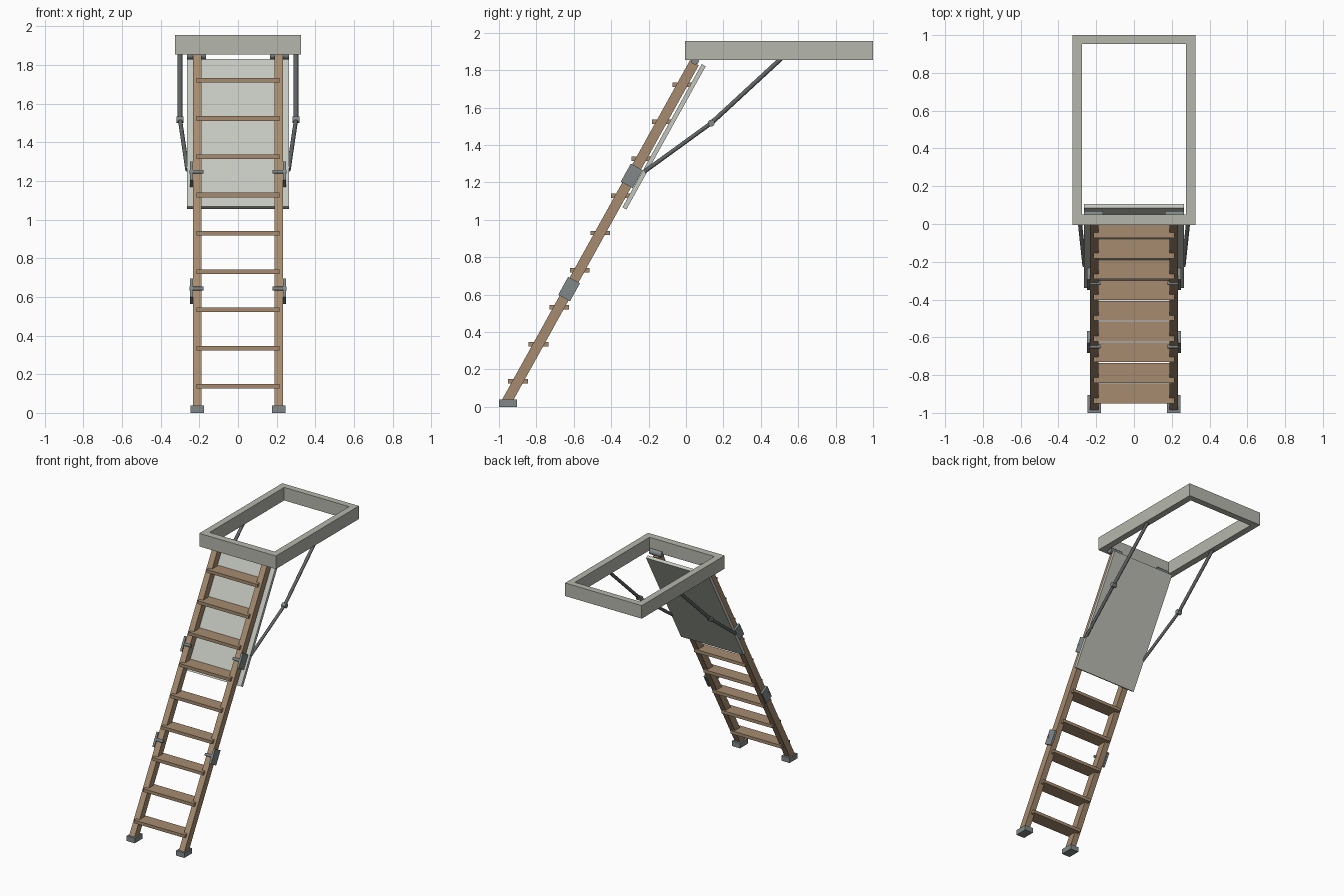
import bpy, math
from mathutils import Vector

if "Cube" in bpy.data.objects:
    bpy.data.objects.remove(bpy.data.objects["Cube"])

SLOPE = 1.806                       # ladder rise over run
TILT = -math.atan(1 / SLOPE)
NORMAL = Vector((0, -math.cos(TILT), -math.sin(TILT)))   # ladder front direction


def material(name, rgb):
    m = bpy.data.materials.new(name)
    m.diffuse_color = (*rgb, 1)
    m.use_nodes = True
    m.node_tree.nodes["Principled BSDF"].inputs["Base Color"].default_value = m.diffuse_color
    return m


WOOD = material("wood", (0.38, 0.26, 0.16))
PALE = material("pale_paint", (0.46, 0.47, 0.41))
PANEL = material("panel_paint", (0.55, 0.57, 0.51))
STEEL = material("steel", (0.22, 0.25, 0.25))
DARK = material("dark_steel", (0.12, 0.13, 0.13))


def box(name, centre, size, mat, tilt=0.0):
    bpy.ops.mesh.primitive_cube_add(size=1, location=centre, rotation=(tilt, 0, 0))
    o = bpy.context.object
    o.name = name
    o.scale = size
    bpy.ops.object.transform_apply(location=False, rotation=False, scale=True)
    o.data.materials.append(mat)
    return o


def rod(name, a, b, radius, mat, sides=12):
    a, b = Vector(a), Vector(b)
    bpy.ops.mesh.primitive_cylinder_add(vertices=sides, radius=radius,
                                        depth=(b - a).length, location=(a + b) / 2)
    o = bpy.context.object
    o.name = name
    o.rotation_euler = (b - a).to_track_quat('Z', 'Y').to_euler()
    o.data.materials.append(mat)
    bpy.ops.object.shade_smooth_by_angle(angle=math.radians(40))
    return o


def on_ladder(x, z, out=0.0):
    """Point on the ladder centre plane, pushed out along its front normal."""
    return Vector((x, -0.625 + (z - 0.63) / SLOPE, z)) + NORMAL * out


# Ceiling frame
for s, side in ((-1, "left"), (1, "right")):
    box(f"frame_{side}", (s * 0.30, 0.4975, 1.905), (0.05, 1.005, 0.10), PALE)
box("frame_front", (0, 0.022, 1.905), (0.55, 0.054, 0.10), PALE)
box("frame_back", (0, 0.976, 1.905), (0.55, 0.048, 0.10), PALE)

# Hatch panel behind the ladder
box("hatch_panel", on_ladder(0, 1.468, -0.05), (0.53, 0.024, 0.875), PANEL, TILT)

# Treads
for i in range(9):
    box(f"tread_{i + 1}", on_ladder(0, 0.137 + i * 0.1981), (0.43, 0.105, 0.024), WOOD)

for s, side in ((-1, "left"), (1, "right")):
    # Stringer in three sections meeting at the hinges
    for j, (z0, z1) in enumerate(((0.02, 0.63), (0.63, 1.235), (1.235, 1.84))):
        length = (z1 - z0) / math.cos(TILT)
        box(f"stringer_{side}_{j + 1}", on_ladder(s * 0.211, (z0 + z1) / 2),
            (0.046, 0.054, length), WOOD, TILT)
    # Floor foot
    box(f"foot_{side}", (s * 0.21, -0.952, 0.019), (0.07, 0.096, 0.038), STEEL)
    # Folding hinges
    for j, z in enumerate((0.63, 1.235)):
        box(f"hinge_plate_{side}_{j + 1}", on_ladder(s * 0.241, z),
            (0.016, 0.072, 0.11), STEEL, TILT)
        rod(f"hinge_pin_{side}_{j + 1}", on_ladder(s * 0.178, z, 0.027),
            on_ladder(s * 0.25, z, 0.027), 0.010, STEEL)
    # Pivot joining hatch to frame
    rod(f"hatch_pivot_{side}", (s * 0.165, 0.048, 1.852), (s * 0.265, 0.048, 1.852),
        0.022, STEEL)
    # Folding support arm
    top, knee, end = (s * 0.30, 0.512, 1.865), (s * 0.30, 0.135, 1.517), (s * 0.262, -0.222, 1.258)
    rod(f"upper_arm_{side}", top, knee, 0.012, DARK)
    rod(f"lower_arm_{side}", knee, end, 0.011, DARK)
    rod(f"arm_knuckle_{side}", (s * 0.283, 0.135, 1.517), (s * 0.317, 0.135, 1.517),
        0.018, STEEL, 16)
